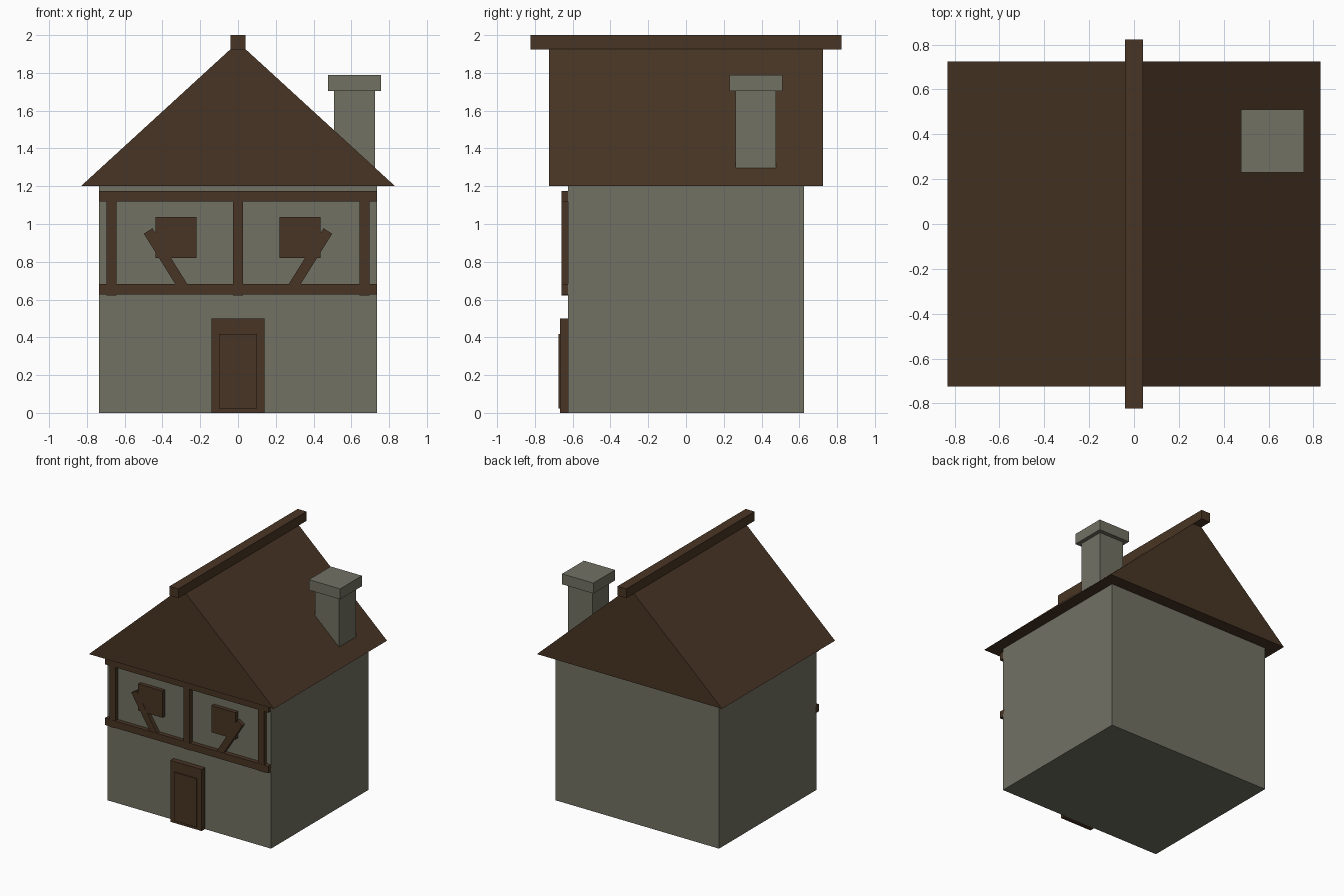
import bpy, math
from mathutils import Matrix, Vector

if "Cube" in bpy.data.objects:
    bpy.data.objects.remove(bpy.data.objects["Cube"])


def material(name, rgb):
    m = bpy.data.materials.new(name)
    m.diffuse_color = (*rgb, 1)
    m.use_nodes = True
    m.node_tree.nodes["Principled BSDF"].inputs["Base Color"].default_value = m.diffuse_color
    return m


STONE = material("grey plaster", (0.165, 0.165, 0.127))
WOOD = material("brown timber", (0.066, 0.036, 0.018))


def make(name, verts, faces, mat):
    me = bpy.data.meshes.new(name)
    me.from_pydata(verts, [], faces)
    me.materials.append(mat)
    ob = bpy.data.objects.new(name, me)
    bpy.context.collection.objects.link(ob)
    return ob


def box(name, x, y, z, mat, tilt=0.0):
    """Box from (min, max) ranges, optionally tilted about y through its centre."""
    c = Vector((sum(x) / 2, sum(y) / 2, sum(z) / 2))
    rot = Matrix.Rotation(tilt, 3, 'Y')
    verts = [c + rot @ (Vector((a, b, d)) - c) for a in x for b in y for d in z]
    faces = [(0, 1, 3, 2), (4, 6, 7, 5), (0, 4, 5, 1), (2, 3, 7, 6), (0, 2, 6, 4), (1, 5, 7, 3)]
    return make(name, verts, faces, mat)


WALL = -0.625   # front wall plane
BACK = -0.61    # timbers sink slightly into the wall

# Main walls
box("walls", (-0.735, 0.735), (-0.625, 0.625), (0, 1.2), STONE)

# Gable roof prism
w, d, low, apex = 0.832, 0.725, 1.2, 1.962
make("roof",
     [(-w, -d, low), (w, -d, low), (0, -d, apex), (-w, d, low), (w, d, low), (0, d, apex)],
     [(0, 1, 2), (3, 5, 4), (0, 3, 4, 1), (1, 4, 5, 2), (0, 2, 5, 3)], WOOD)
box("ridge_beam", (-0.04, 0.04), (-0.823, 0.823), (1.925, 2.0), WOOD)

# Chimney
box("chimney", (0.508, 0.726), (0.261, 0.477), (1.25, 1.71), STONE)
box("chimney_cap", (0.476, 0.757), (0.23, 0.51), (1.705, 1.79), STONE)

# Half-timber rails and posts
box("upper_rail", (-0.735, 0.735), (-0.66, BACK), (1.118, 1.174), WOOD)
box("lower_rail", (-0.735, 0.735), (-0.66, BACK), (0.626, 0.682), WOOD)
for name, x in (("left_post", -0.669), ("middle_post", 0), ("right_post", 0.669)):
    box(name, (x - 0.027, x + 0.027), (-0.659, BACK), (0.622, 1.172), WOOD)

# Windows and diagonal braces, mirrored
for side, s in (("left", -1), ("right", 1)):
    box(side + "_window", (s * 0.329 - 0.109, s * 0.329 + 0.109), (-0.656, BACK), (0.82, 1.037), WOOD)
    cx, cz = s * 0.382, 0.813
    box(side + "_brace", (cx - 0.027, cx + 0.027), (-0.657, BACK), (cz - 0.177, cz + 0.177), WOOD,
        s * math.radians(32))

# Door frame and panel
box("door_frame", (-0.14, 0.14), (-0.667, BACK), (0, 0.50), WOOD)
box("door_panel", (-0.1, 0.1), (-0.676, -0.65), (0.022, 0.417), WOOD)
